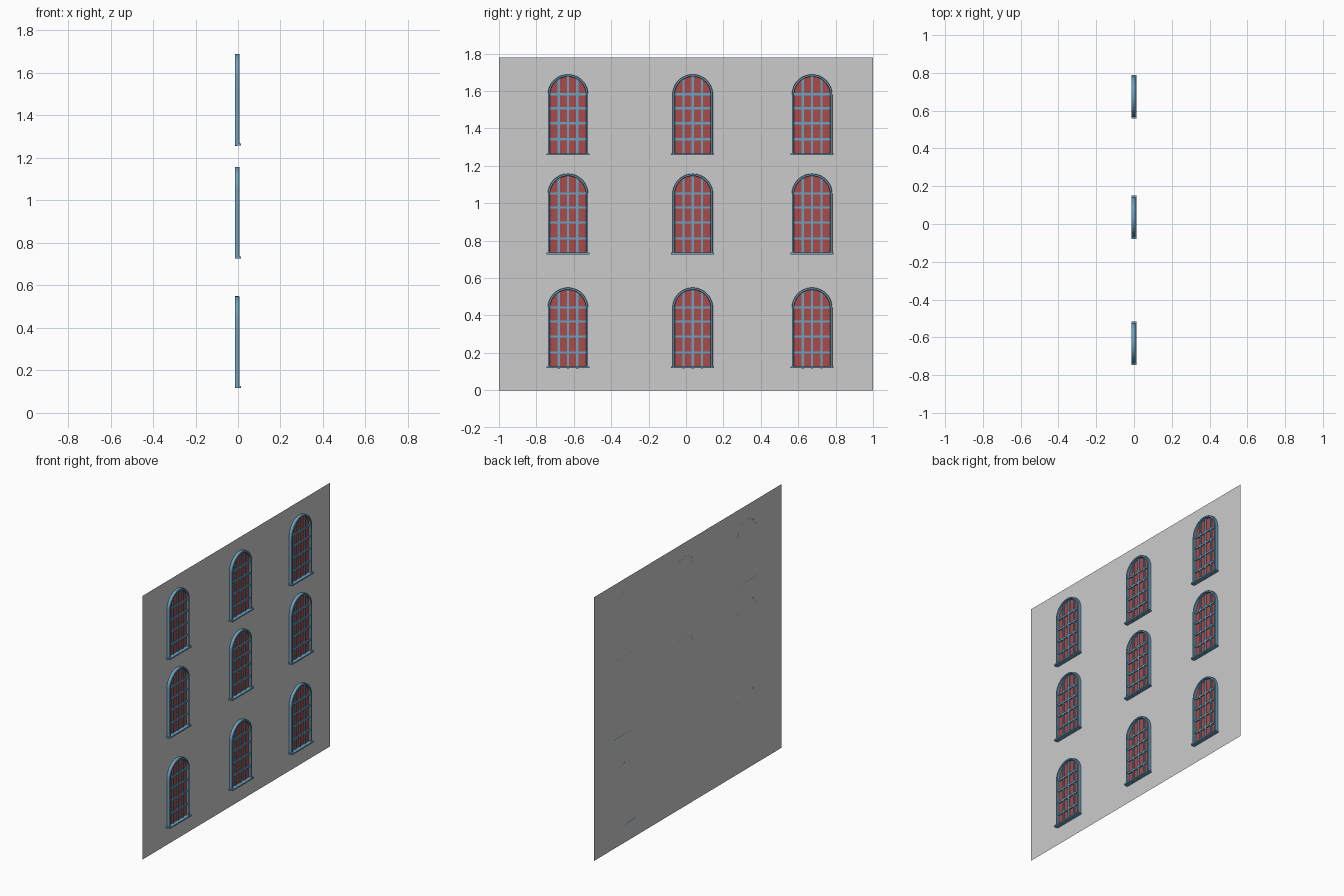
import bpy, bmesh, math

if "Cube" in bpy.data.objects:
    bpy.data.objects.remove(bpy.data.objects["Cube"])

BACK = -0.0145            # x of the wall plane
R, SPRING = 0.108, 0.324  # window half width, height where the arch starts
COLS = (-0.631, 0.036, 0.674)
ROWS = (0.117, 0.726, 1.257)


def material(name, rgb):
    m = bpy.data.materials.new(name)
    m.diffuse_color = (*rgb, 1)
    m.use_nodes = True
    m.node_tree.nodes["Principled BSDF"].inputs["Base Color"].default_value = m.diffuse_color
    return m


blue = material("blue_paint", (0.15, 0.37, 0.53))
red = material("red_glass", (0.40, 0.07, 0.07))


def make(name, bm, mat=None):
    me = bpy.data.meshes.new(name)
    bm.to_mesh(me)
    bm.free()
    if mat:
        me.materials.append(mat)
    ob = bpy.data.objects.new(name, me)
    bpy.context.collection.objects.link(ob)
    return ob


def arch(r, n=24):
    """Outline from bottom right, over the arch, to bottom left."""
    pts = [(r, 0.004)]
    pts += [(r * math.cos(math.pi * i / n), SPRING + r * math.sin(math.pi * i / n))
            for i in range(n + 1)]
    return pts + [(-r, 0.004)]


def add_box(bm, x0, x1, y0, y1, z0, z1):
    vs = bmesh.ops.create_cube(bm, size=1)["verts"]
    for v in vs:
        v.co = ((x0 + x1) / 2 + v.co.x * (x1 - x0),
                (y0 + y1) / 2 + v.co.y * (y1 - y0),
                (z0 + z1) / 2 + v.co.z * (z1 - z0))


# Wall: a single sheet facing +x
bm = bmesh.new()
bm.faces.new([bm.verts.new((BACK, y, z)) for y, z in ((-1, 0), (1, 0), (1, 1.78), (-1, 1.78))])
make("wall", bm)

# Arched frame: chamfered profile (x, radius) swept along the arch
bm = bmesh.new()
profile = [(BACK, R), (0.005, R), (0.007, R - 0.002),
           (0.007, R - 0.010), (0.005, R - 0.012), (BACK, R - 0.012)]
rails = [[bm.verts.new((x, y, z)) for y, z in arch(r)] for x, r in profile]
for a, b in zip(rails, rails[1:] + rails[:1]):
    for i in range(len(a) - 1):
        bm.faces.new((a[i], a[i + 1], b[i + 1], b[i]))
for end in (0, -1):
    bm.faces.new([rail[end] for rail in rails])
bmesh.ops.recalc_face_normals(bm, faces=bm.faces)
frame = make("window_frame", bm, blue)
bpy.context.view_layer.objects.active = frame
frame.select_set(True)
bpy.ops.object.shade_smooth_by_angle(angle=math.radians(30))

# Glass: flat arched pane just in front of the wall
bm = bmesh.new()
bm.faces.new([bm.verts.new((BACK + 0.004, y, z)) for y, z in arch(R - 0.006)])
glass = make("window_glass", bm, red)

# Glazing bars: three uprights and four cross bars
bm = bmesh.new()
inner = R - 0.006
for y in (-0.05, 0, 0.05):
    top = SPRING + math.sqrt(inner ** 2 - y ** 2)
    add_box(bm, BACK + 0.001, -0.004, y - 0.006, y + 0.006, 0, top)
for z in (0.085, 0.171, 0.251, 0.326):
    add_box(bm, BACK + 0.001, -0.003, -inner, inner, z - 0.006, z + 0.006)
bars = make("window_bars", bm, blue)

# Sill: thin projecting ledge
bm = bmesh.new()
add_box(bm, BACK, 0.0145, -0.115, 0.115, 0.001, 0.010)
sill = make("window_sill", bm, blue)

# Repeat the window over the 3 x 3 grid
parts = (frame, glass, bars, sill)
for i, (y, z) in enumerate((y, z) for z in ROWS for y in COLS):
    for p in parts:
        ob = p if i == 0 else p.copy()
        if i:
            bpy.context.collection.objects.link(ob)
        ob.location = (0, y, z)
